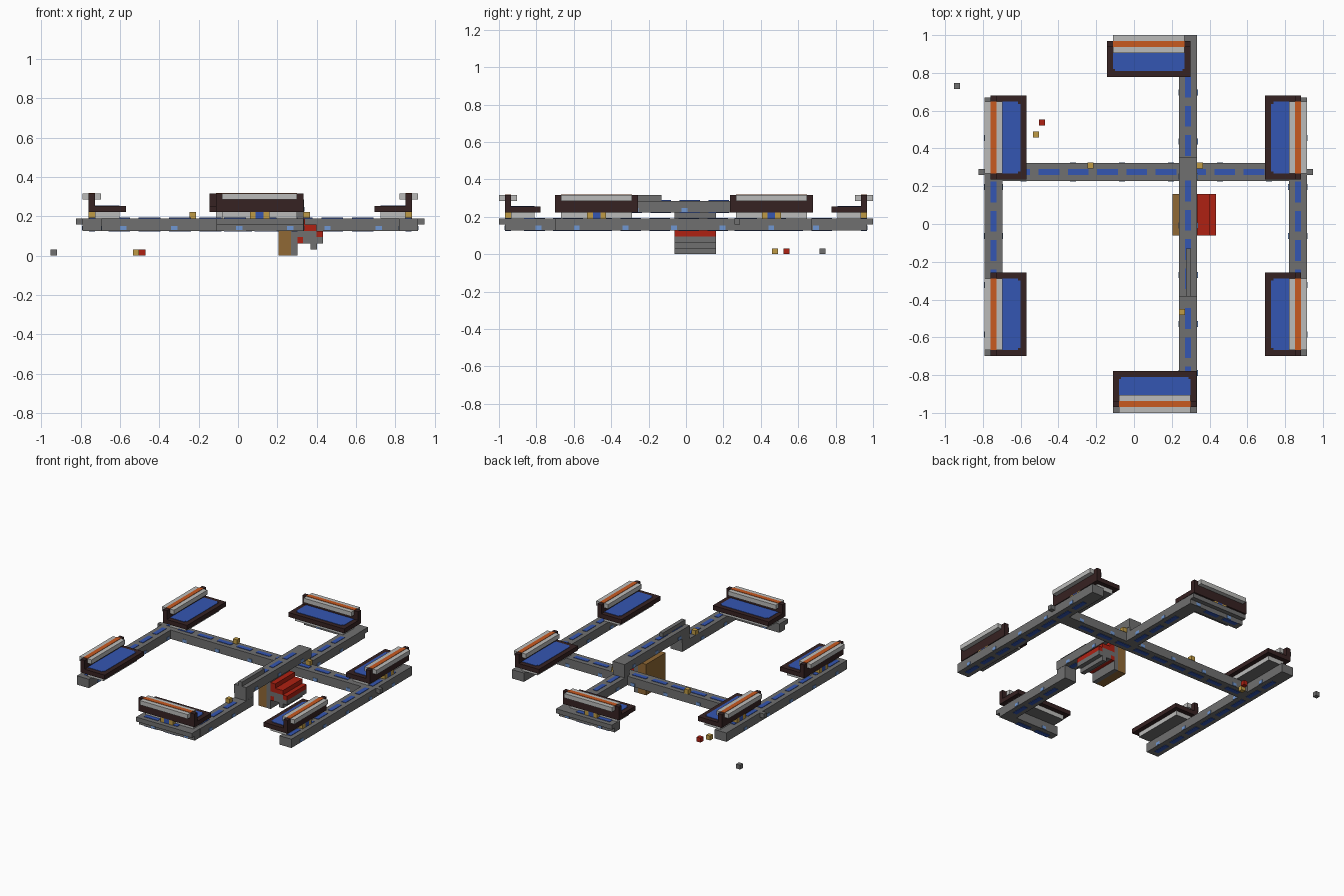
import bpy, bmesh

cube = bpy.data.objects.get("Cube")
if cube:
    bpy.data.objects.remove(cube, do_unlink=True)

U = 2 / 63      # block size, used for all heights


def material(name, r, g, b):
    m = bpy.data.materials.new(name)
    m.use_nodes = True
    m.diffuse_color = (r, g, b, 1)
    m.node_tree.nodes["Principled BSDF"].inputs["Base Color"].default_value = (r, g, b, 1)
    return m


grey = material("mid grey", .16, .16, .16)
pale = material("pale grey", .5, .5, .49)
blue = material("blue", .034, .093, .445)
sky = material("light blue", .16, .31, .65)
dark = material("dark brown", .037, .016, .016)
orange = material("orange", .58, .1, .014)
red = material("red", .43, .015, .006)
gold = material("gold", .53, .33, .06)
wood = material("wood brown", .28, .14, .035)


def boxes(name, mat, items):
    """One object from boxes given as (x0, x1, y0, y1, z0, z1), z in blocks."""
    bm = bmesh.new()
    for x0, x1, y0, y1, z0, z1 in items:
        lo = (min(x0, x1), min(y0, y1), z0 * U)
        hi = (max(x0, x1), max(y0, y1), z1 * U)
        vs = bmesh.ops.create_cube(bm, size=1)["verts"]
        for v in vs:
            v.co = [hi[i] if v.co[i] > 0 else lo[i] for i in range(3)]
    me = bpy.data.meshes.new(name)
    bm.to_mesh(me)
    bm.free()
    me.materials.append(mat)
    ob = bpy.data.objects.new(name, me)
    bpy.context.collection.objects.link(ob)
    return ob


def beam(name, along_x, c, a, b, z=4, lower_shift=(0, 0)):
    """Two-block-high track with blue dashes on both faces and lamps on its sides."""
    def put(s0, s1, t0, t1, z0, z1):
        return (s0, s1, t0, t1, z0, z1) if along_x else (t0, t1, s0, s1, z0, z1)
    h = 1.5 * U
    lo, hi = c - h + lower_shift[0], c + h + lower_shift[1]
    boxes(name, grey, [put(a, b, lo, hi, z, z + 1), put(a, b, c - h, c + h, z + 1, z + 2)])
    dashes, lamps = [], []
    s = a + .04
    while s + .11 < b:
        for z0 in (z - .1, z + 2):
            dashes.append(put(s, s + .11, c - U / 2, c + U / 2, z0, z0 + .1))
        s += .155
    s = a + .1
    while s < b - .05:
        for t0, t1 in ((lo - .003, lo), (hi, hi + .003)):
            lamps.append(put(s, s + U, t0, t1, z + .1, z + .8))
        s += .26
    boxes(name + "_dashes", blue, dashes)
    boxes(name + "_lamps", sky, lamps)


# Tracks
beam("cross_track", True, .275, -.70, .82)
beam("left_track", False, .867, -.70, .67)
beam("right_track", False, -.743, -.70, .67)
beam("front_track", True, -.952, -.11, .333, lower_shift=(U, 0))
beam("back_track", True, .952, -.11, .333, lower_shift=(0, -U))
beam("front_spine", False, .287, -.905, -.30)
beam("back_spine", False, .287, .32, .905)
beam("bridge", False, .287, -.385, .355, z=7)
boxes("bridge_risers", grey, [(.24, .333, -.385, -.30, 6, 7), (.24, .333, .30, .355, 6, 7)])
boxes("bridge_rail", grey, [(.275, .303, -.385, -.13, 9, 10)])
boxes("track_nubs", grey, [(-.823, -.79, .26, .29, 5, 6), (.914, .948, .26, .29, 5, 6)])


def platform(name, ox, oy, dx, dy):
    """Platform with a back wall; origin at the wall's outer face, d points outward."""
    def put(s0, s1, t0, t1, z0, z1):
        return (ox - dy * s0 + dx * t0, ox - dy * s1 + dx * t1,
                oy + dx * s0 + dy * t0, oy + dx * s1 + dy * t1, z0, z1)
    L, D = .222, .19        # half length, depth
    l = L - U
    boxes(name + "_floor", dark, [put(-L, L, -D, 0, 7, 8)])
    boxes(name + "_wall", dark, [put(-L, L, -U, 0, 8, 9),
                                 put(-L, -l, -U, 0, 9, 10), put(l, L, -U, 0, 9, 10)])
    # blue inlay with clipped corners
    boxes(name + "_inlay", blue, [put(-l, l, .012 - D + U, -U, 8, 8.08),
                                  put(-l + .012, l - .012, -D + U, .012 - D + U, 8, 8.08)])
    # top bar with orange stripe
    boxes(name + "_bar", pale, [put(-l, l, -2 * U, U, 9, 10)])
    boxes(name + "_stripe", orange, [put(-l, l, -U, 0, 10, 10.08)])
    # base, with a grey underside
    base = boxes(name + "_base", pale, [put(-l, l, -D + U, -U, 6, 7)])
    base.data.materials.append(grey)
    for p in base.data.polygons:
        p.material_index = int(p.normal.z < -.5)
    # connector between platform and track
    boxes(name + "_clips", gold, [put(-.05, -.02, -U, 0, 6, 7), put(.02, .05, -U, 0, 6, 7)])
    boxes(name + "_plug", blue, [put(-.02, .02, -U, 0, 6, 7)])


# Platforms
for side, x, d in (("left", .884, 1), ("right", -.76, -1)):
    platform(side + "_back_platform", x, .457, d, 0)
    platform(side + "_front_platform", x, -.478, d, 0)
platform("front_platform", .11, -.968, 0, -1)
platform("back_platform", .078, .968, 0, 1)

# Central pillar and stepped seat
Y = (-.062, .16)
boxes("pillar", wood, [(.205, .27, *Y, 0, 7)])
boxes("pillar_backing", grey, [(.27, .302, *Y, 0, 7)])
boxes("seat_steps", red, [(.302, .34, *Y, 4, 6), (.34, .40, *Y, 4, 5),
                          (.40, .433, *Y, 3, 4), (.302, .33, *Y, 2, 3)])
boxes("seat_body", grey, [(.302, .40, *Y, 3, 4), (.33, .433, *Y, 2, 3),
                          (.37, .402, *Y, 1, 2)])

# Loose blocks on the tracks and on the ground
for name, mat, x, y, z in (("track_block_a", gold, -.23, .31, 6),
                           ("track_block_b", gold, .35, .31, 6),
                           ("track_block_c", gold, .255, -.465, 6),
                           ("ground_block_gold", gold, -.519, .475, 0),
                           ("ground_block_red", red, -.487, .537, 0),
                           ("ground_block_grey", grey, -.937, .73, 0)):
    boxes(name, mat, [(x - U / 2, x + U / 2, y - U / 2, y + U / 2, z, z + 1)])
